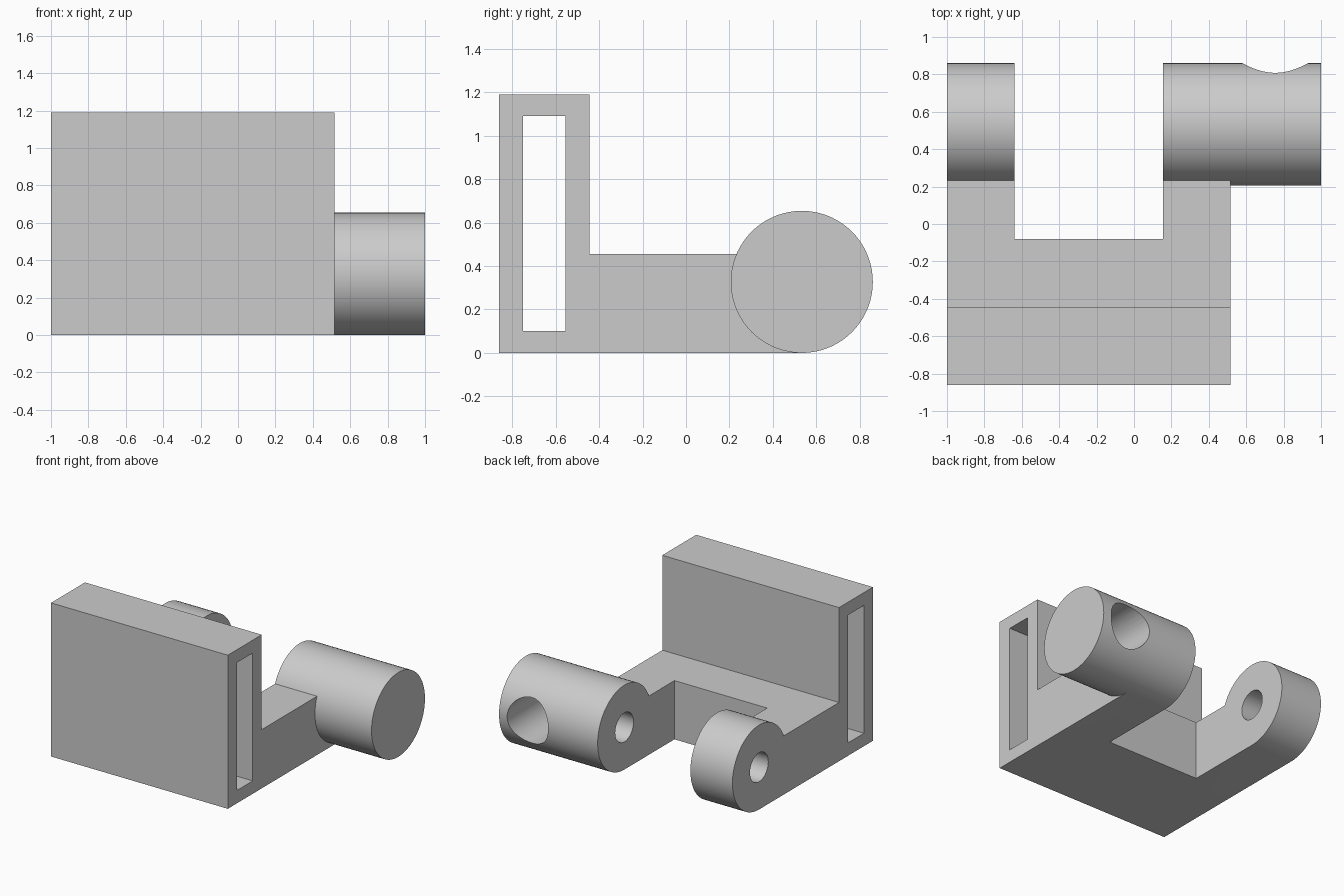
import bpy
import bmesh
from math import sin, cos, pi, asin

cube = bpy.data.objects.get("Cube")
if cube:
    bpy.data.objects.remove(cube, do_unlink=True)

# Main dimensions
FRONT, WALL_BACK, HEIGHT = -0.86, -0.445, 1.19
BASE_TOP = 0.455
LEFT_X, RIGHT_X, BARREL_X = -1.0, 0.515, 1.0
RADIUS, AXIS_Y, AXIS_Z = 0.327, 0.533, 0.327
SEGMENTS = 72

grey = bpy.data.materials.new("plain grey")
grey.use_nodes = True
grey.diffuse_color = (0.6, 0.6, 0.6, 1)
grey.node_tree.nodes["Principled BSDF"].inputs["Base Color"].default_value = (0.6, 0.6, 0.6, 1)


def prism(name, points, depth):
    """Close a flat outline into a solid by extruding it along depth."""
    bm = bmesh.new()
    face = bm.faces.new([bm.verts.new(p) for p in points])
    new = bmesh.ops.extrude_face_region(bm, geom=[face])["geom"]
    bmesh.ops.translate(bm, vec=depth, verts=[v for v in new if isinstance(v, bmesh.types.BMVert)])
    bmesh.ops.recalc_face_normals(bm, faces=bm.faces)
    mesh = bpy.data.meshes.new(name)
    bm.to_mesh(mesh)
    bm.free()
    mesh.materials.append(grey)
    obj = bpy.data.objects.new(name, mesh)
    bpy.context.collection.objects.link(obj)
    return obj


def box(name, x, y, z):
    corners = [(x[0], y[0], z[0]), (x[1], y[0], z[0]), (x[1], y[1], z[0]), (x[0], y[1], z[0])]
    return prism(name, corners, (0, 0, z[1] - z[0]))


def circle(radius, count):
    steps = [2 * pi * i / count for i in range(count)]
    return [(radius * cos(a), radius * sin(a)) for a in steps]


def rod_x(name, radius, x, count):
    ring = [(x[0], AXIS_Y + u, AXIS_Z + v) for u, v in circle(radius, count)]
    return prism(name, ring, (x[1] - x[0], 0, 0))


def activate(obj):
    bpy.ops.object.select_all(action="DESELECT")
    obj.select_set(True)
    bpy.context.view_layer.objects.active = obj


def cut(obj, cutter):
    cutter.hide_render = True
    mod = obj.modifiers.new("cut", "BOOLEAN")
    mod.operation = "DIFFERENCE"
    mod.solver = "EXACT"
    mod.object = cutter
    activate(obj)
    bpy.ops.object.modifier_apply(modifier=mod.name)
    bpy.data.objects.remove(cutter, do_unlink=True)


def smooth(obj):
    activate(obj)
    bpy.ops.object.shade_smooth_by_angle(angle=pi / 6)


# Bracket: L-shaped side outline with a rounded knuckle at the back
end = pi - asin((BASE_TOP - AXIS_Z) / RADIUS)
outline = [(FRONT, 0)]
step = 2 * pi / SEGMENTS
angle = -pi / 2
while angle < end - step / 4:
    outline.append((AXIS_Y + RADIUS * cos(angle), AXIS_Z + RADIUS * sin(angle)))
    angle += step
outline += [(AXIS_Y + RADIUS * cos(end), BASE_TOP), (WALL_BACK, BASE_TOP),
            (WALL_BACK, HEIGHT), (FRONT, HEIGHT)]
bracket = prism("bracket", [(LEFT_X, y, z) for y, z in outline], (RIGHT_X - LEFT_X, 0, 0))

# Notch between the arms, slot through the upright wall, pin holes in the arms
cut(bracket, box("notch_cutter", (-0.64, 0.155), (-0.08, 1.2), (-0.3, 1.0)))
cut(bracket, box("slot_cutter", (-1.3, 0.8), (-0.75, -0.555), (0.1, 1.09)))
cut(bracket, rod_x("pin_hole_cutter", 0.112, (-1.3, 0.8), 48))
smooth(bracket)

# Side barrel with a blind hole in its back
barrel = rod_x("side_barrel", RADIUS, (RIGHT_X, BARREL_X), SEGMENTS)
bore = [(0.755 + u, 0.36, AXIS_Z + v) for u, v in circle(0.176, 64)]
cut(barrel, prism("bore_cutter", bore, (0, 0.8, 0)))
smooth(barrel)
